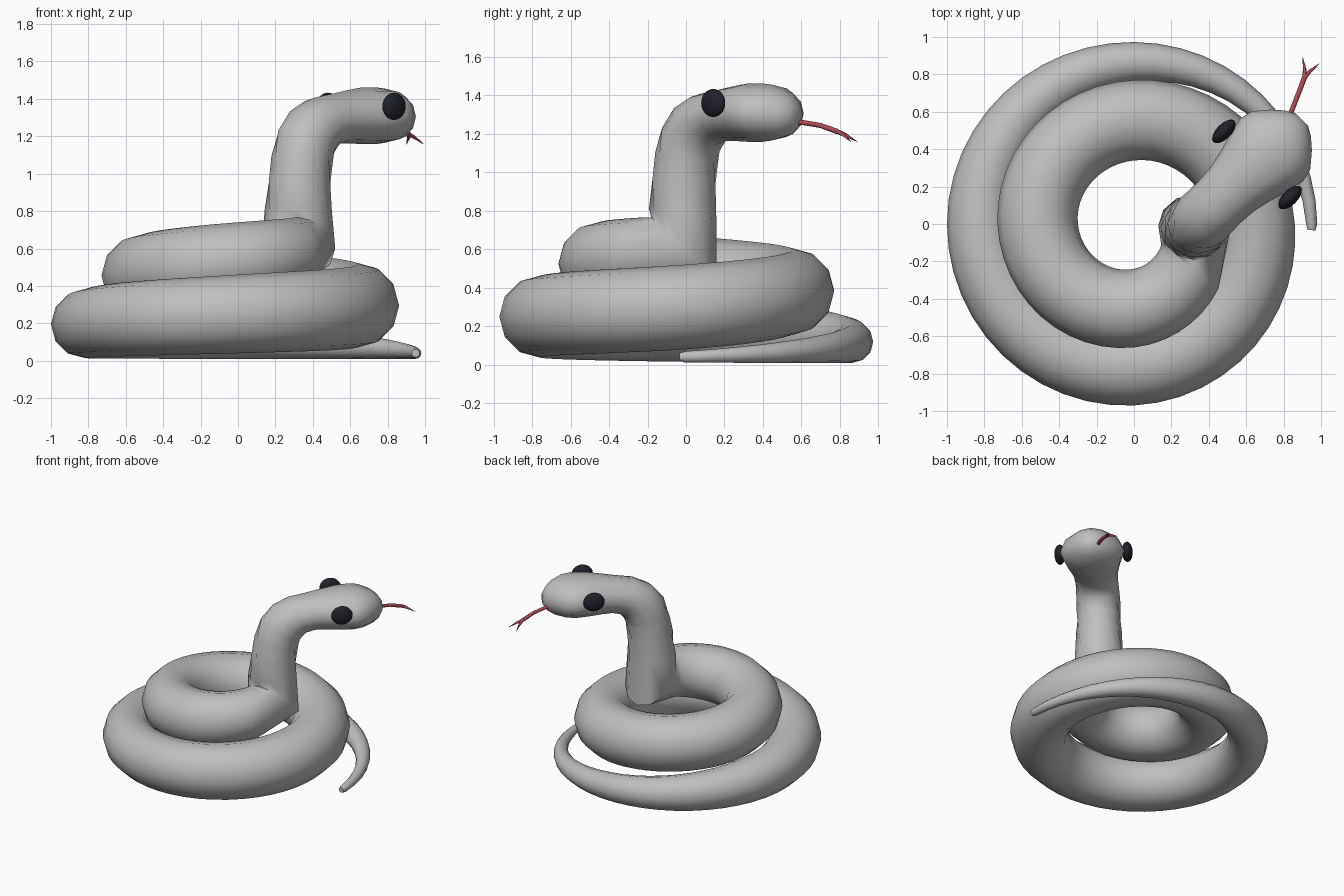
import bpy, bmesh, math
from mathutils import Vector

if "Cube" in bpy.data.objects:
    bpy.data.objects.remove(bpy.data.objects["Cube"])

SIDES = 12
UP = Vector((0, 0, 1))


def material(name, rgb):
    m = bpy.data.materials.new(name)
    m.diffuse_color = (*rgb, 1)
    m.use_nodes = True
    m.node_tree.nodes["Principled BSDF"].inputs["Base Color"].default_value = m.diffuse_color
    return m


GREY = material("skin_grey", (0.52, 0.52, 0.52))
BLACK = material("eye_black", (0.015, 0.015, 0.025))
RED = material("tongue_red", (0.42, 0.07, 0.09))


def loft(name, rings, mat, sides=SIDES):
    """Skin a closed tube over rings of (centre, side vector, up vector)."""
    bm = bmesh.new()
    loops = []
    for c, a, b in rings:
        loops.append([bm.verts.new(c + a * math.cos(k * math.tau / sides)
                                   + b * math.sin(k * math.tau / sides)) for k in range(sides)])
    for p, q in zip(loops, loops[1:]):
        for k in range(sides):
            n = (k + 1) % sides
            bm.faces.new((p[k], p[n], q[n], q[k]))
    bm.faces.new(loops[0])
    bm.faces.new(loops[-1])
    bmesh.ops.recalc_face_normals(bm, faces=bm.faces)
    me = bpy.data.meshes.new(name)
    bm.to_mesh(me)
    bm.free()
    ob = bpy.data.objects.new(name, me)
    bpy.context.collection.objects.link(ob)
    finish(ob, mat)
    return ob


def finish(ob, mat):
    ob.data.materials.append(mat)
    bpy.ops.object.select_all(action='DESELECT')
    ob.select_set(True)
    bpy.context.view_layer.objects.active = ob
    bpy.ops.object.shade_smooth_by_angle(angle=math.radians(48))


# Coil: distance from the middle, height and thickness at each quarter turn
QUARTERS = [(0.99, 0.02, 0.01), (0.95, 0.04, 0.03), (0.865, 0.118, 0.108), (0.82, 0.195, 0.18),
            (0.76, 0.25, 0.21), (0.64, 0.30, 0.22), (0.555, 0.385, 0.215),
            (0.515, 0.455, 0.215), (0.45, 0.53, 0.21), (0.33, 0.60, 0.18), (0.30, 0.65, 0.17)]


def coil_at(deg):
    i = min(int(deg // 90), 7)
    t = deg / 90 - i
    p0, p1, p2, p3 = (Vector(q) for q in QUARTERS[i:i + 4])
    return (p1 + (p2 - p0) * (t / 2) + (2 * p0 - 5 * p1 + 4 * p2 - p3) * (t * t / 2)
            + (3 * p1 - p0 - 3 * p2 + p3) * (t ** 3 / 2))


rings = []
for deg in [-2] + [7.5 * k for k in range(92)]:
    rad, z, r = coil_at(max(deg, 0))
    if deg < 0:
        r *= 0.7
    a = math.radians(deg)
    out = Vector((math.cos(a), math.sin(a), 0))
    rings.append((out * rad + UP * z, out * r, UP * r))

# Mitred corner where the coil turns up into the neck
rings.append((Vector((0.325, -0.01, 0.60)), Vector((0.195, 0, 0)), Vector((0, -0.17, 0.165))))

FWD = Vector((1, 1, 0)).normalized()
LEFT = Vector((-1, 1, 0)).normalized()


def head_point(s, t, z):
    return FWD * s + LEFT * (t - 0.24) + UP * z


# Neck and head: forward distance, height, tilt, heading, half width, half height
NECK = [(.215, .80, 3, 90, .180, .175), (.225, .95, 5, 75, .170, .170),
        (.245, 1.08, 10, 60, .165, .165), (.275, 1.17, 25, 45, .163, .165),
        (.33, 1.235, 45, 45, .160, .160), (.40, 1.275, 65, 45, .158, .145),
        (.50, 1.295, 80, 45, .165, .135), (.60, 1.305, 88, 45, .187, .143),
        (.70, 1.31, 90, 45, .215, .152), (.80, 1.31, 90, 45, .238, .152),
        (.87, 1.31, 90, 45, .222, .145), (.95, 1.305, 90, 45, .155, .122),
        (1.0, 1.30, 90, 45, .098, .088), (1.03, 1.30, 90, 45, .045, .042)]
for s, z, tilt, heading, w, h in NECK:
    ti, he = math.radians(tilt), math.radians(heading)
    fwd = Vector((math.cos(he), math.sin(he), 0))
    side = Vector((math.sin(he), -math.cos(he), 0))
    rings.append((head_point(s, 0, z), side * w, (UP * math.sin(ti) - fwd * math.cos(ti)) * h))
loft("body", rings, GREY)

# Eyes: flattened balls on both sides of the head
for label, sign in (("left", 1), ("right", -1)):
    bpy.ops.mesh.primitive_uv_sphere_add(segments=20, ring_count=12, radius=1,
                                         location=head_point(.69, sign * .25, 1.36),
                                         rotation=(0, 0, math.radians(45)))
    eye = bpy.context.object
    eye.name = label + "_eye"
    eye.scale = (0.08, 0.04, 0.073)
    finish(eye, BLACK)


# Tongue: a thin stem and two tapering fork tips
def strand(name, pts, radii):
    pts = [Vector(p) for p in pts]
    out = []
    for i, p in enumerate(pts):
        d = (pts[min(i + 1, len(pts) - 1)] - pts[max(i - 1, 0)]).normalized()
        side = d.cross(UP).normalized()
        out.append((p, side * radii[i], side.cross(d) * radii[i]))
    loft(name, out, RED, 8)


FORK = (0.912, 0.785, 1.212)
strand("tongue_stem", [(.81, .53, 1.26), (.845, .61, 1.258), (.88, .70, 1.243), FORK],
       [.013, .013, .013, .014])
strand("tongue_left_tip", [FORK, (.912, .83, 1.193), (.902, .892, 1.158)], [.012, .009, .001])
strand("tongue_right_tip", [FORK, (.945, .82, 1.193), (.992, .858, 1.158)], [.012, .009, .001])
